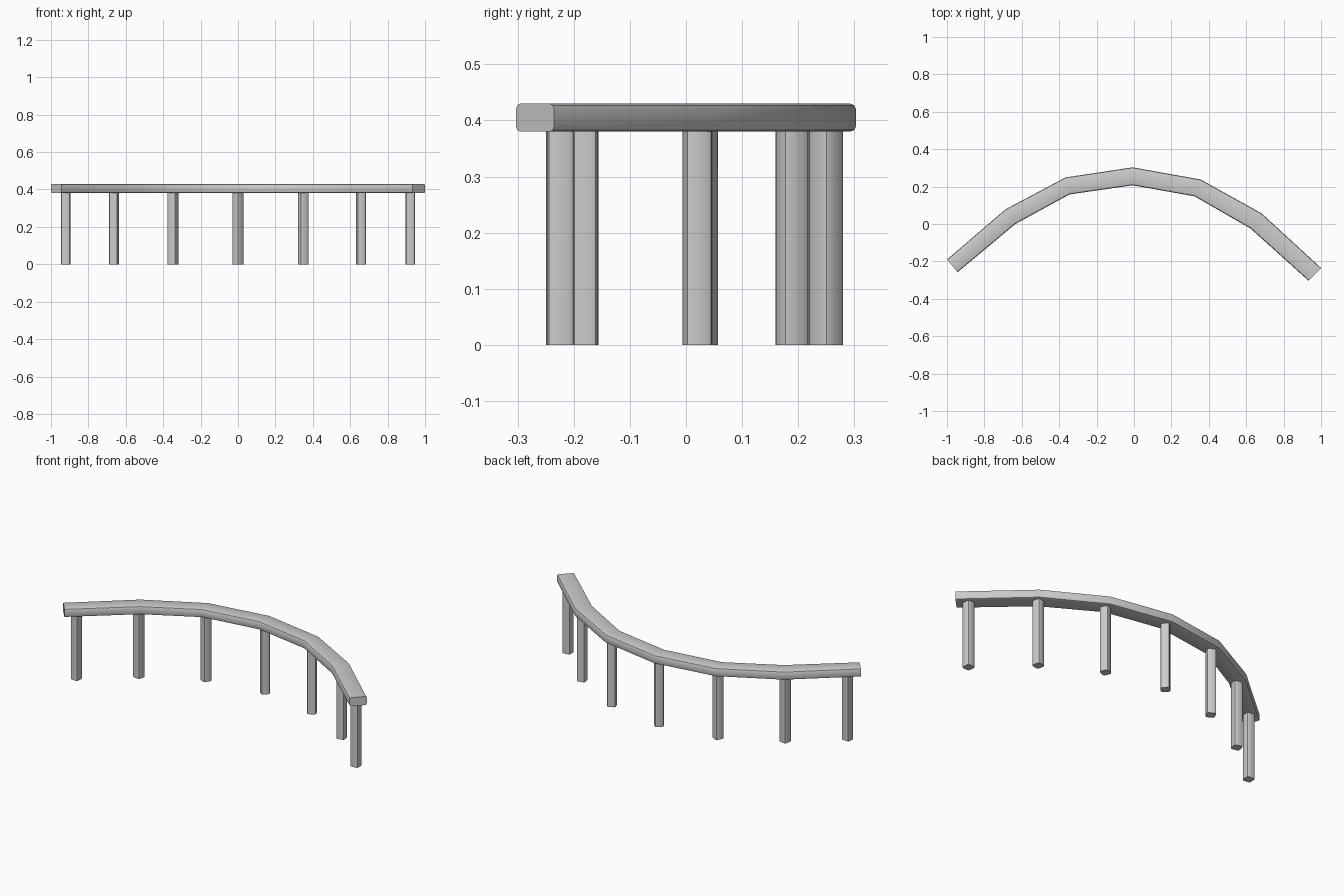
import bpy, bmesh, math
from mathutils import Vector

if "Cube" in bpy.data.objects:
    bpy.data.objects.remove(bpy.data.objects["Cube"])


def finish(bm, name):
    bmesh.ops.recalc_face_normals(bm, faces=bm.faces[:])
    me = bpy.data.meshes.new(name)
    bm.to_mesh(me)
    bm.free()
    ob = bpy.data.objects.new(name, me)
    bpy.context.collection.objects.link(ob)
    bpy.ops.object.select_all(action='DESELECT')
    ob.select_set(True)
    bpy.context.view_layer.objects.active = ob
    bpy.ops.object.shade_smooth()
    bpy.ops.object.shade_smooth_by_angle(angle=math.radians(35))
    return ob


def rounded_rect(w, h, r, steps):
    """Outline of a rounded rectangle centred on the origin."""
    pts = []
    for k, (sx, sy) in enumerate([(1, 1), (-1, 1), (-1, -1), (1, -1)]):
        for i in range(steps + 1):
            a = math.radians(90) * (k + i / steps)
            pts.append((sx * (w / 2 - r) + r * math.cos(a),
                        sy * (h / 2 - r) + r * math.sin(a)))
    return pts


def loft(rings, name):
    """Skin consecutive rings of points and cap both ends."""
    bm = bmesh.new()
    vs = [[bm.verts.new(p) for p in ring] for ring in rings]
    n = len(vs[0])
    for a, b in zip(vs, vs[1:]):
        for i in range(n):
            bm.faces.new((a[i], a[(i + 1) % n], b[(i + 1) % n], b[i]))
    bm.faces.new(vs[0])
    bm.faces.new(vs[-1])
    return finish(bm, name)


# Seat: mitred stations along the bend, outer (back) and inner (front) edges
outer = [(-1.0, -.19), (-.688, .078), (-.366, .249), (-.007, .303),
         (.356, .238), (.682, .057), (1.0, -.235)]
inner = [(-.943, -.258), (-.634, 0), (-.345, .158), (-.007, .207),
         (.324, .148), (.623, -.024), (.933, -.303)]
W, H, Z = .09, .05, .405
section = rounded_rect(W, H, .010, 2)
rings = []
for o, i in zip(outer, inner):
    o, i = Vector(o), Vector(i)
    ring = []
    for u, z in section:
        p = i.lerp(o, u / W + .5)
        ring.append((p.x, p.y, Z + z))
    rings.append(ring)
loft(rings, "seat")

# Legs: rounded square posts turned to follow the bend, corner along the path
legs = [(-.92, -.181, 41), (-.663, .03, 34), (-.347, .2, 18), (0, .25, 0),
        (.348, .188, -20), (.658, .02, -35), (.921, -.224, -42)]
post = rounded_rect(.049, .049, .011, 2)
for k, (x, y, ang) in enumerate(legs, 1):
    t = math.radians(ang + 45)
    c, s = math.cos(t), math.sin(t)
    loft([[(x + c * u - s * v, y + s * u + c * v, z) for u, v in post]
          for z in (0, .382)], f"leg_{k}")
